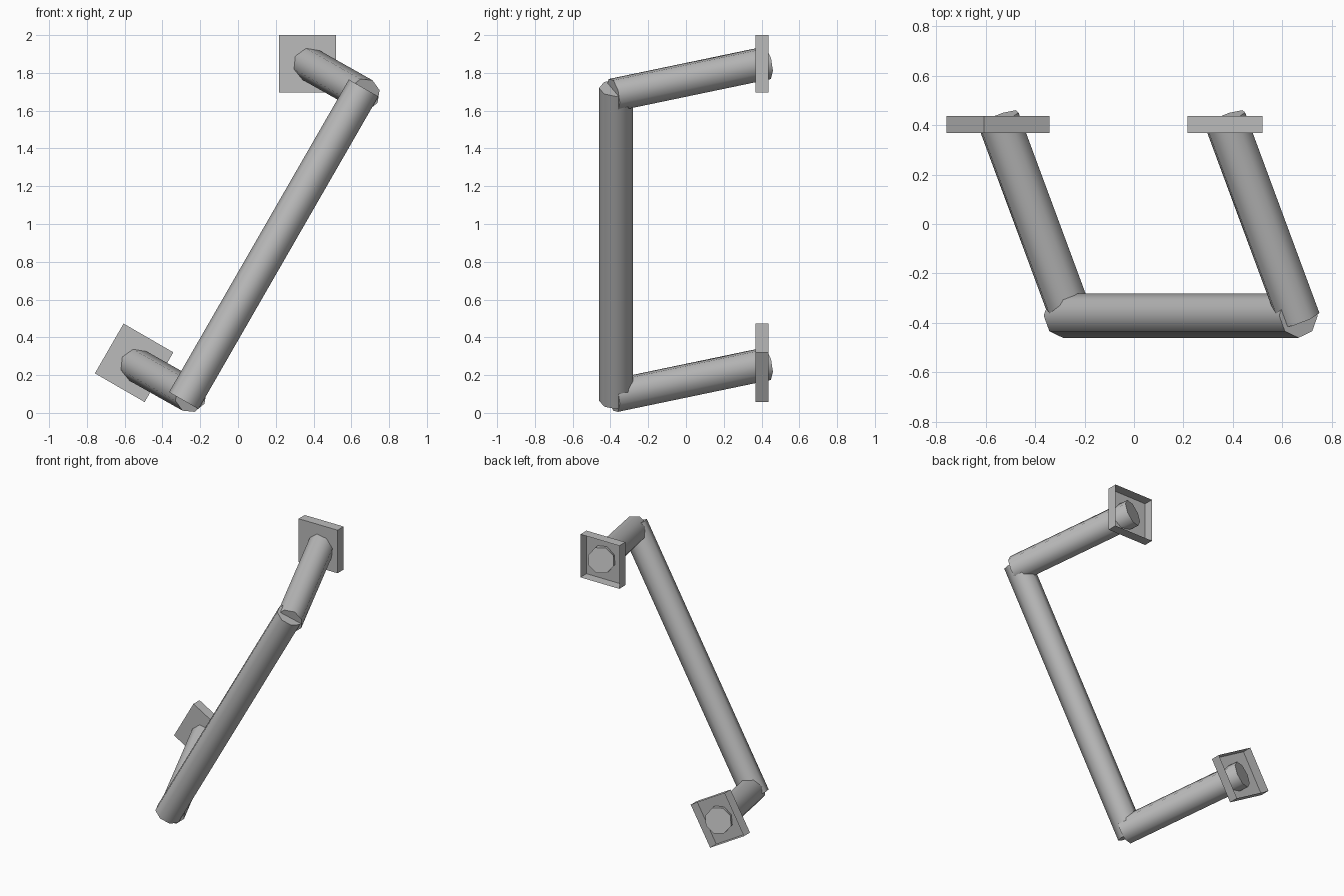
import bpy, bmesh, math
from mathutils import Vector, Matrix

if "Cube" in bpy.data.objects:
    bpy.data.objects.remove(bpy.data.objects["Cube"])

grey = bpy.data.materials.new("light grey")
grey.diffuse_color = (0.5, 0.5, 0.5, 1)
grey.use_nodes = True
grey.node_tree.nodes["Principled BSDF"].inputs["Base Color"].default_value = grey.diffuse_color

R = 0.09


def add_object(name, bm):
    mesh = bpy.data.meshes.new(name)
    bm.to_mesh(mesh)
    bm.free()
    mesh.materials.append(grey)
    obj = bpy.data.objects.new(name, mesh)
    bpy.context.collection.objects.link(obj)
    return obj


def rod(name, start, end, side):
    """Smooth eight-sided capped rod with one corner line facing `side`."""
    start, end = Vector(start), Vector(end)
    z = (end - start).normalized()
    x = Vector(side)
    x = (x - z * x.dot(z)).normalized()
    y = z.cross(x)
    frame = Matrix((x, y, z)).transposed().to_4x4()
    frame.translation = (start + end) / 2
    bm = bmesh.new()
    bmesh.ops.create_cone(bm, cap_ends=True, segments=8, radius1=R, radius2=R,
                          depth=(end - start).length, matrix=frame)
    for f in bm.faces:
        f.smooth = len(f.verts) == 4
    for e in bm.edges:
        e.smooth = all(f.smooth for f in e.link_faces)
    return add_object(name, bm)


def plate(name, x, z, angle):
    """Shallow square mounting box, open at the back."""
    bm = bmesh.new()
    bmesh.ops.create_cube(bm, size=1)
    back = [f for f in bm.faces if f.normal.y > 0.9]
    bmesh.ops.delete(bm, geom=back, context='FACES_ONLY')
    m = (Matrix.Translation((x, 0.402, z)) @ Matrix.Rotation(angle, 4, 'Y')
         @ Matrix.Diagonal((0.304, 0.068, 0.304, 1)))
    bmesh.ops.transform(bm, matrix=m, verts=bm.verts)
    return add_object(name, bm)


# slanted grip bar
rod("grip_bar", (-0.287, -0.37, 0.065), (0.665, -0.37, 1.72), (0, 1, 0))

# arms leading back to the wall
along = (0.5, 0, 0.866)
rod("upper_arm", (0.667, -0.385, 1.683), (0.367, 0.425, 1.852), along)
rod("lower_arm", (-0.249, -0.385, 0.090), (-0.549, 0.425, 0.259), along)

# mounting plates
plate("upper_plate", 0.368, 1.848, 0)
plate("lower_plate", -0.55, 0.265, math.radians(30))
